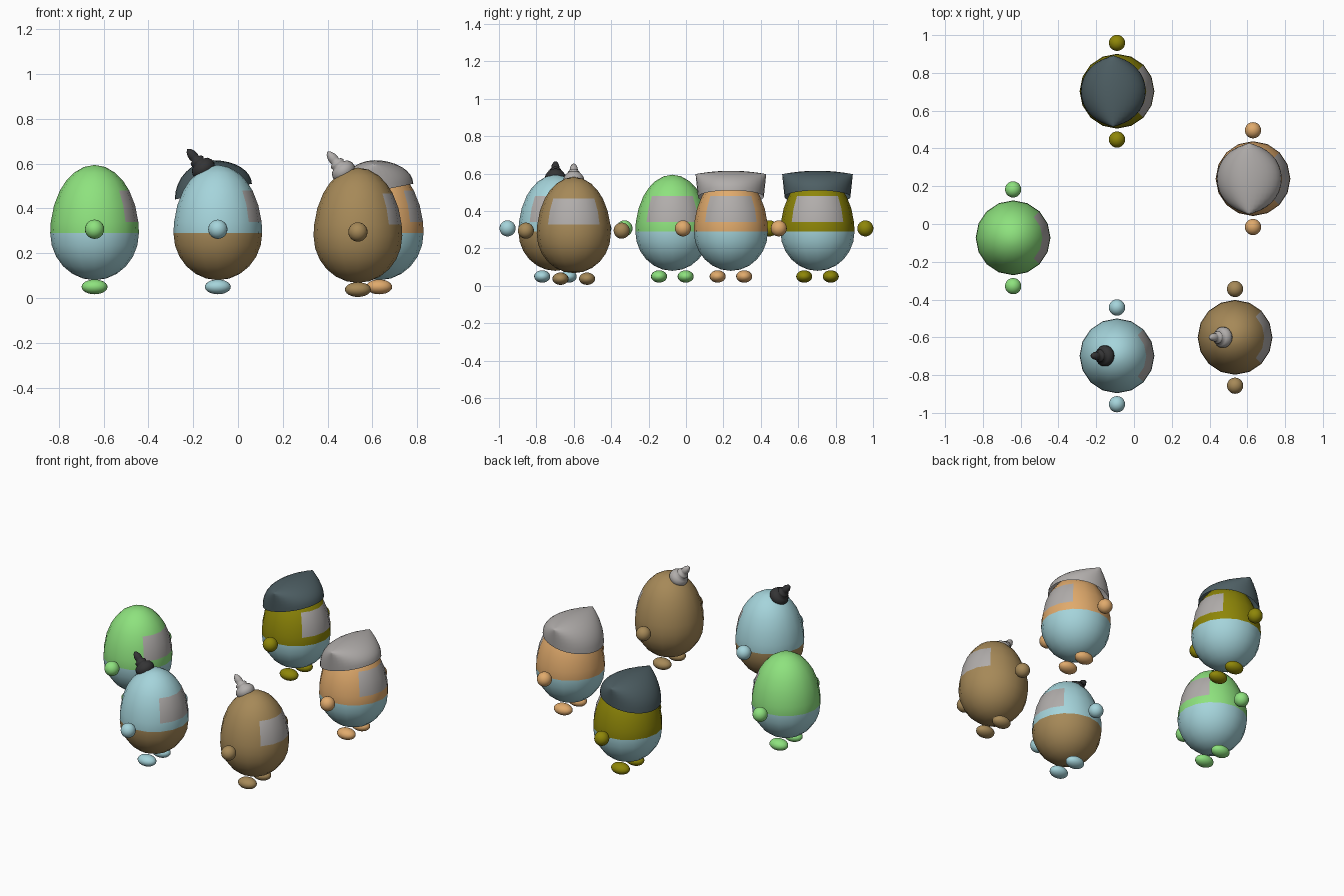
import bpy, bmesh, math
from mathutils import Matrix, Vector

if "Cube" in bpy.data.objects:
    bpy.data.objects.remove(bpy.data.objects["Cube"])


def material(name, r, g, b):
    m = bpy.data.materials.new(name)
    lin = [((c / 255 + 0.055) / 1.055) ** 2.4 for c in (r, g, b)]
    m.diffuse_color = (*lin, 1)
    m.use_nodes = True
    m.node_tree.nodes["Principled BSDF"].inputs["Base Color"].default_value = m.diffuse_color
    return m


GREEN = material("green", 142, 226, 126)
BLUE = material("pale blue", 165, 212, 219)
BROWN = material("brown", 166, 137, 88)
ORANGE = material("orange", 224, 170, 108)
OLIVE = material("olive", 142, 134, 8)
GRAY = material("warm gray", 177, 173, 171)
SLATE = material("slate", 78, 95, 100)
BLACK = material("charcoal", 52, 52, 53)


def finish(name, bm, loc, mats, rule=None):
    """Clean the mesh, colour faces by rule and link the object."""
    bmesh.ops.remove_doubles(bm, verts=bm.verts, dist=1e-5)
    bmesh.ops.recalc_face_normals(bm, faces=bm.faces)
    for f in bm.faces:
        f.smooth = True
        if rule:
            f.material_index = rule(f.calc_center_median())
    me = bpy.data.meshes.new(name)
    bm.to_mesh(me)
    bm.free()
    for m in mats:
        me.materials.append(m)
    ob = bpy.data.objects.new(name, me)
    ob.location = loc
    bpy.context.collection.objects.link(ob)
    return ob


def loft(rings):
    """Skin a list of closed point rings."""
    bm = bmesh.new()
    rows = [[bm.verts.new(p) for p in ring] for ring in rings]
    n = len(rows[0])
    for a, b in zip(rows, rows[1:]):
        for i in range(n):
            j = (i + 1) % n
            bm.faces.new((a[i], a[j], b[j], b[i]))
    return bm


def lathe(profile, n):
    return loft([[(r * math.cos(2 * math.pi * i / n), r * math.sin(2 * math.pi * i / n), z)
                  for i in range(n)] for r, z in profile])


# egg dimensions, measured from the widest ring
R, UP, DOWN = 0.198, 0.304, 0.21


def body(loc, top, bottom):
    prof = []
    for deg in (-90, -75, -60, -45, -30, -15, 0, 9.5, 24, 38.5, 50, 62, 76, 90):
        a = math.radians(deg)
        prof.append((R * math.cos(a), (UP if deg > 0 else DOWN) * math.sin(a)))

    def rule(c):
        if c.z < 0:
            return 1
        face = abs(math.atan2(c.y, c.x)) < math.pi / 4
        return 2 if face and 0.05 < c.z < 0.19 else 0
    finish("body", lathe(prof, 16), loc, [top, bottom, GRAY], rule)


def ball(name, loc, size, mat):
    bm = bmesh.new()
    bmesh.ops.create_uvsphere(bm, u_segments=20, v_segments=12, radius=1,
                              matrix=Matrix.Diagonal((*size, 1)))
    finish(name, bm, loc, [mat])


def cap(loc, mat):
    """Tilted oval brim closing up to a straight ridge along y."""
    n, steps, cx = 32, 8, -0.02
    rings = []
    for s in range(steps + 1):
        t = math.pi / 2 * s / steps
        ring = []
        for i in range(n):
            a = 2 * math.pi * i / n
            c, y = math.cos(a), math.sin(a)
            brim = 0.185 + 0.035 * c
            ridge = 0.325 - 0.018 * y * y
            x = cx + 0.172 * c * math.cos(t)
            ring.append((x, y * (0.176 + 0.013 * math.sin(t)),
                         brim + (ridge - brim) * math.sin(t)))
        rings.append(ring)
    finish("cap", loft(rings), loc, [mat])


def topknot(loc, mat):
    """Turned bun, collar and spike leaning backwards."""
    prof = [(0, -0.045), (0.04, -0.035), (0.055, -0.01), (0.055, 0.008), (0.045, 0.026),
            (0.03, 0.034), (0.034, 0.042), (0.03, 0.052), (0.02, 0.056), (0.022, 0.068),
            (0.02, 0.085), (0.012, 0.103), (0, 0.113)]
    bm = lathe(prof, 20)
    rot = Vector((-0.63, 0, 0.77)).to_track_quat('Z', 'Y').to_matrix().to_4x4()
    bmesh.ops.transform(bm, matrix=rot, verts=bm.verts)
    finish("topknot", bm, Vector(loc) + Vector((-0.065, 0, 0.288)), [mat])


# x, y, drop, upper colour, lower colour, headwear, headwear colour
FIGURES = [
    (-0.64, -0.073, 0, GREEN, BLUE, None, None),
    (-0.09, -0.698, 0, BLUE, BROWN, topknot, BLACK),
    (0.535, -0.60, 0.012, BROWN, BROWN, topknot, GRAY),
    (0.63, 0.24, 0, ORANGE, BLUE, cap, GRAY),
    (-0.09, 0.703, 0, OLIVE, BLUE, cap, SLATE),
]

for x, y, drop, top, bottom, headwear, hat_mat in FIGURES:
    mid = (x, y, 0.29 - drop)
    body(mid, top, bottom)
    for side in (-1, 1):
        ball("hand", (x, y + side * 0.256, 0.307 - drop), (0.043, 0.043, 0.043), top)
        ball("foot", (x, y + side * 0.071, 0.05 - drop), (0.058, 0.043, 0.033), top)
    if headwear:
        headwear(mid, hat_mat)
